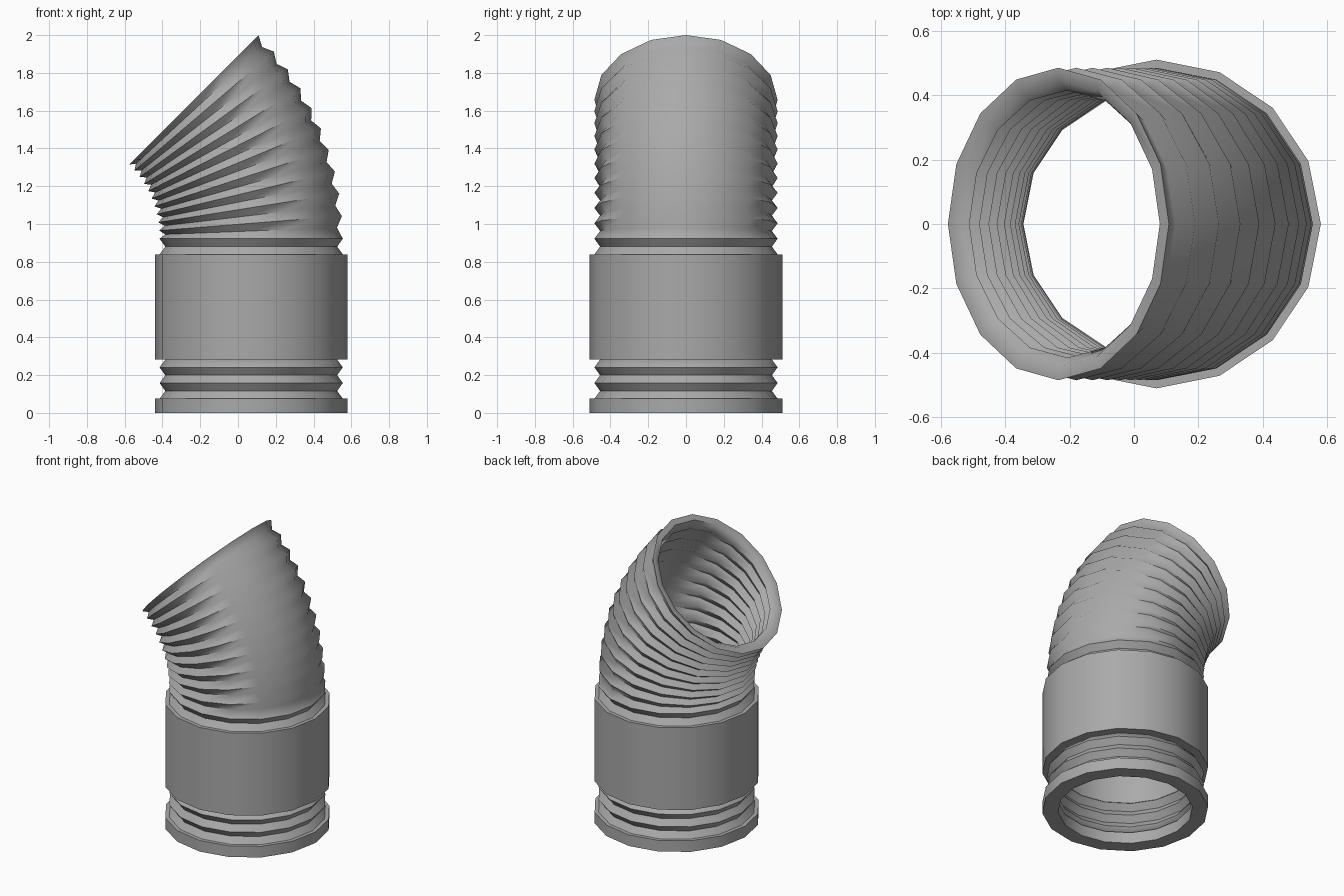
import bpy, bmesh, math

if "Cube" in bpy.data.objects:
    bpy.data.objects.remove(bpy.data.objects["Cube"], do_unlink=True)

SIDES = 16
AXIS_X = 0.07              # centre line of the straight pipe
BEND_Z, BEND_R = 0.922, 1.04
BEND_ANGLE = math.radians(45)
RIBS = 10                  # ribs around the bend
PEAK, VALLEY, WALL = 0.485, 0.455, 0.04
PITCH = 0.083

grey = bpy.data.materials.new("mid grey")
grey.use_nodes = True
colour = (0.4, 0.4, 0.4, 1)
grey.diffuse_color = colour
grey.node_tree.nodes["Principled BSDF"].inputs["Base Color"].default_value = colour


def place(radius, z, tilt, turn):
    """Point on a ring at height z, or on the bend when tilted."""
    out, side = radius * math.cos(turn), radius * math.sin(turn)
    rho = BEND_R + out
    return (AXIS_X - BEND_R + rho * math.cos(tilt), side, z + rho * math.sin(tilt))


def sweep(name, outer, inner):
    """Closed pipe wall from outer and inner lists of (radius, z, tilt)."""
    bm = bmesh.new()
    loops = []
    for station in outer + inner[::-1]:
        loops.append([bm.verts.new(place(*station, math.tau * i / SIDES))
                      for i in range(SIDES)])
    for k, low in enumerate(loops):
        high = loops[(k + 1) % len(loops)]
        for i in range(SIDES):
            j = (i + 1) % SIDES
            bm.faces.new((low[i], low[j], high[j], high[i]))
    bmesh.ops.recalc_face_normals(bm, faces=bm.faces)
    mesh = bpy.data.meshes.new(name)
    bm.to_mesh(mesh)
    bm.free()
    mesh.materials.append(grey)
    obj = bpy.data.objects.new(name, mesh)
    bpy.context.collection.objects.link(obj)
    bpy.ops.object.select_all(action="DESELECT")
    obj.select_set(True)
    bpy.context.view_layer.objects.active = obj
    bpy.ops.object.shade_smooth_by_angle(angle=math.radians(60))
    return obj


def collar(name, bottom, top):
    sweep(name, [(0.51, bottom, 0), (0.51, top, 0)],
          [(0.413, bottom, 0), (0.413, top, 0)])


def bellows(name, stations):
    """Alternate peaks and valleys along (z, tilt) stations."""
    outer = [(VALLEY if k % 2 else PEAK, z, t) for k, (z, t) in enumerate(stations)]
    sweep(name, outer, [(r - WALL, z, t) for r, z, t in outer])


# Straight collars
collar("base_ring", 0, 0.075)
collar("sleeve", 0.283, 0.839)

# Short bellows between the collars
bellows("lower_bellows", [(0.075 + k * PITCH / 2, 0) for k in range(6)])

# Bellows rising from the sleeve and bending over to the open end
straight = [(BEND_Z - PITCH, 0), (BEND_Z - PITCH / 2, 0)]
bend = [(BEND_Z, BEND_ANGLE * k / (2 * RIBS)) for k in range(2 * RIBS + 1)]
bellows("bent_hose", straight + bend)
